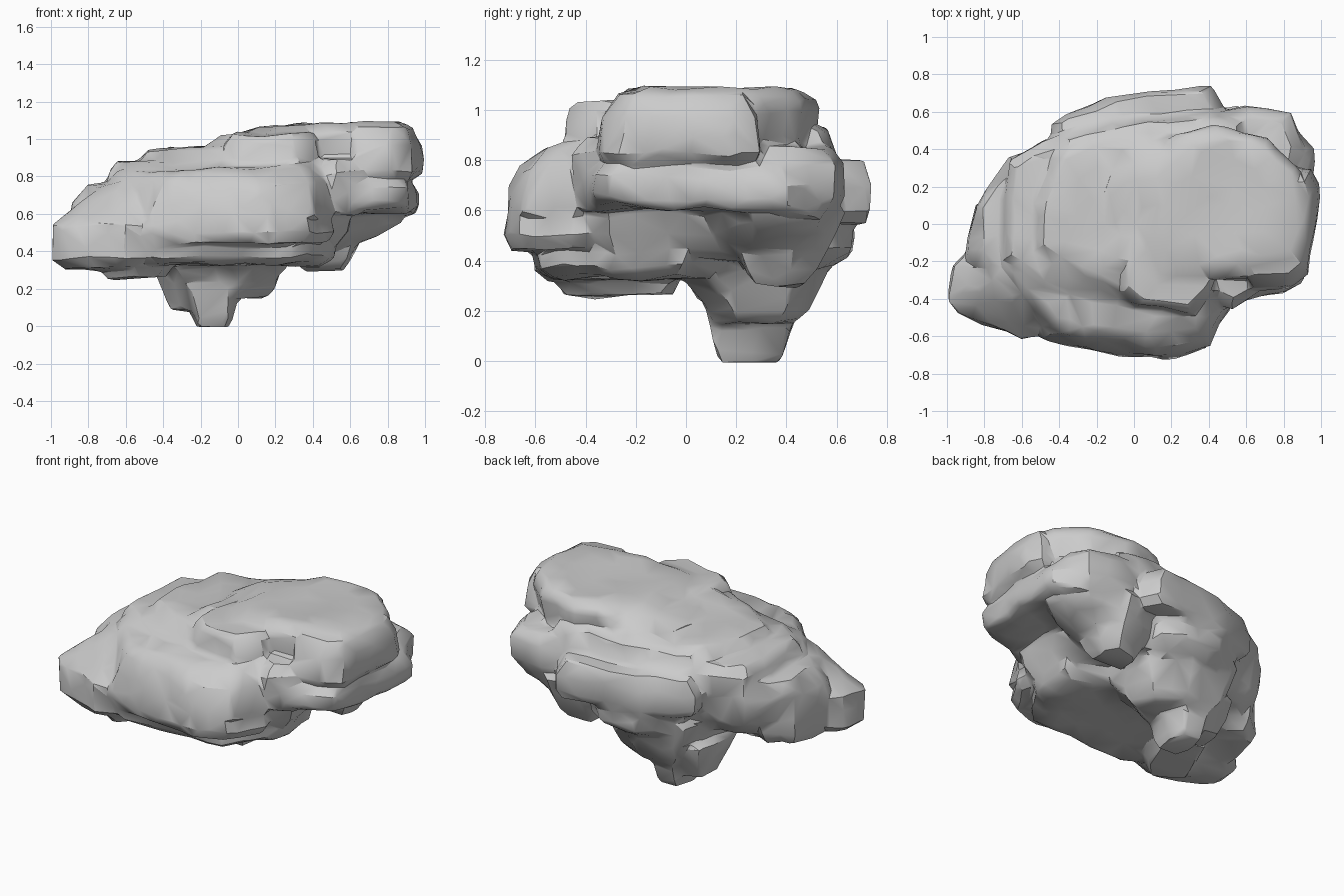
import bpy, bmesh
from mathutils import Vector, noise

rock = bmesh.new()


def chunk(outline, levels, tilt=(0, 0)):
    """Convex boulder: an outline repeated at levels (z, inset, dx, dy), tilted."""
    pts = [Vector((x, y, 0)) for x, y in outline]
    mid = sum(pts, Vector()) / len(pts)
    verts = []
    for z, inset, dx, dy in levels:
        for p in pts:
            d = p - mid
            q = p - d.normalized() * min(inset, d.length * 0.95)
            lift = tilt[0] * d.x + tilt[1] * d.y
            verts.append(rock.verts.new((q.x + dx, q.y + dy, z + lift)))
    hull = bmesh.ops.convex_hull(rock, input=verts)
    loose = [v for v in hull["geom_interior"] if isinstance(v, bmesh.types.BMVert)]
    bmesh.ops.delete(rock, geom=loose, context='VERTS')


# Summit slab and its stepped front and left shelves
chunk([(0.12, -0.3), (0.0, -0.1), (0.03, 0.25), (0.2, 0.47), (0.42, 0.53), (0.72, 0.46),
       (0.88, 0.28), (0.93, 0.0), (0.87, -0.2), (0.62, -0.3)],
      [(0.8, 0.03, 0, 0), (0.93, 0.05, 0, 0), (1.0, 0, 0, 0), (1.04, 0.01, 0, 0), (1.08, 0.08, 0.04, 0.01)],
      (0.03, 0))
chunk([(-0.07, -0.36), (0.02, -0.43), (0.3, -0.46), (0.42, -0.36), (0.4, 0), (0, 0)],
      [(0.75, -0.05, 0, 0), (0.88, -0.02, 0, 0), (1.0, 0, 0, 0), (1.04, 0.04, 0, 0)], (0.03, 0.02))
chunk([(-0.54, -0.14), (-0.34, -0.27), (0.0, -0.42), (0.3, -0.42), (0.3, 0.42), (0.1, 0.52),
       (-0.2, 0.5), (-0.42, 0.4), (-0.54, 0.1)],
      [(0.7, -0.06, 0, 0), (0.9, 0, 0, 0), (0.955, 0.06, 0, 0)], (0.04, 0))
chunk([(-0.15, -0.25), (0.2, -0.3), (0.2, 0.45), (-0.05, 0.4), (-0.12, 0.2)],
      [(0.85, -0.08, 0, 0), (0.98, 0, 0, 0), (1.02, 0.07, 0.03, 0)], (0.06, 0))

# Overhanging block on the right end, and the ledge beneath it
chunk([(0.6, -0.36), (0.82, -0.35), (0.93, -0.27), (0.97, 0.0), (1.0, 0.21), (0.95, 0.3), (0.6, 0.3)],
      [(0.79, 0.06, 0, 0), (0.83, 0, 0, 0), (0.97, 0.03, 0, 0), (1.07, 0.09, -0.01, 0)])
chunk([(0.5, -0.42), (0.8, -0.36), (0.9, -0.3), (0.93, 0.0), (0.97, 0.2), (0.96, 0.42), (0.84, 0.56), (0.4, 0.6)],
      [(0.6, 0.04, 0, 0), (0.63, 0, 0, 0), (0.72, 0.0, 0, 0), (0.8, 0.08, 0, 0)], (0, -0.06))
chunk([(0.45, 0.05), (0.75, 0.12), (0.92, 0.25), (0.9, 0.42), (0.8, 0.57), (0.45, 0.62)],
      [(0.44, 0.14, -0.08, 0), (0.52, 0.04, 0, 0), (0.65, 0, 0, 0)], (0.12, 0))

# Back wall: bulging middle course, upper course and lower knobs
chunk([(-0.45, 0.53), (-0.15, 0.69), (0.0, 0.67), (0.42, 0.74), (0.48, 0.64), (0.4, 0.2), (-0.4, 0.2)],
      [(0.55, 0.04, 0, 0), (0.6, 0, 0, 0), (0.7, 0, 0, 0), (0.8, 0.07, 0, 0)])
chunk([(0.4, 0.3), (0.42, 0.6), (0.6, 0.635), (0.84, 0.6), (0.88, 0.5), (0.93, 0.4), (0.85, 0.2)],
      [(0.58, 0.06, 0, 0), (0.66, 0, 0, 0), (0.78, 0.01, 0, 0), (0.85, 0.08, 0, 0)])
chunk([(-0.4, 0.45), (-0.1, 0.55), (0.15, 0.52), (0.4, 0.59), (0.6, 0.54), (0.6, 0.2), (-0.4, 0.2)],
      [(0.7, -0.04, 0, 0), (0.84, 0, 0, 0), (0.92, 0.05, 0, 0)])
chunk([(-0.35, 0.5), (-0.1, 0.67), (0.15, 0.66), (0.3, 0.58), (0.3, 0.2), (-0.35, 0.2)],
      [(0.37, 0.12, 0, 0), (0.44, 0.01, 0, 0), (0.52, 0, 0, 0), (0.57, 0.06, 0, 0)])

# Main body course
chunk([(-0.86, 0.08), (-0.69, 0.21), (-0.68, 0.35), (-0.5, 0.43), (0.0, 0.6), (0.5, 0.55), (0.6, 0.2),
       (0.62, -0.32), (0.4, -0.5), (-0.45, -0.5), (-0.8, -0.3)],
      [(0.4, 0.14, 0, 0), (0.5, 0.04, 0, 0), (0.66, 0, 0, 0), (0.76, 0.05, 0, 0)])
chunk([(-0.7, -0.2), (-0.5, -0.36), (0.1, -0.5), (0.3, 0.4), (-0.1, 0.58), (-0.5, 0.45), (-0.68, 0.34), (-0.65, 0.1)],
      [(0.68, 0, 0, 0), (0.82, 0.01, 0, 0), (0.875, 0.06, 0, 0)])

# Broad front face
chunk([(-0.5, -0.6), (-0.33, -0.67), (0.17, -0.74), (0.39, -0.67), (0.52, -0.45), (0.4, -0.15), (-0.6, -0.15)],
      [(0.44, 0.04, 0, 0), (0.5, 0, 0, 0), (0.7, 0.06, 0, 0), (0.78, 0.1, 0, 0), (0.85, 0.23, 0, 0)], (0.02, 0))
chunk([(0.0, -0.58), (0.2, -0.66), (0.38, -0.62), (0.5, -0.4), (0.3, -0.2), (-0.05, -0.3)],
      [(0.6, -0.05, 0, 0), (0.78, 0, 0, 0), (0.86, 0.08, 0, 0)], (0, 0.06))
chunk([(-0.7, -0.24), (-0.45, -0.54), (-0.1, -0.56), (0.1, -0.45), (-0.2, -0.1)],
      [(0.6, -0.03, 0, 0), (0.77, 0.0, 0, 0), (0.83, 0.06, 0, 0)], (0, 0.06))
chunk([(0.4, -0.4), (0.52, -0.46), (0.67, -0.36), (0.7, -0.1), (0.4, -0.1)],
      [(0.6, 0.02, 0, 0), (0.82, 0, 0, 0), (0.89, 0.06, 0, 0)])

# Left nose and the tall block behind it
chunk([(-1.0, -0.4), (-0.96, -0.22), (-0.88, -0.14), (-0.5, -0.2), (-0.48, -0.58), (-0.6, -0.62), (-0.95, -0.47)],
      [(0.305, 0.07, 0, 0), (0.36, 0, 0, 0), (0.54, 0, 0, 0), (0.59, 0.05, 0.01, 0.02), (0.76, 0.19, 0.08, 0.08)])
chunk([(-0.9, -0.18), (-0.86, 0.1), (-0.68, 0.22), (-0.5, 0.1), (-0.55, -0.3), (-0.8, -0.3)],
      [(0.33, 0.05, 0, 0), (0.4, 0, 0, 0), (0.66, 0.01, 0, 0), (0.77, 0.07, 0.02, 0)], (0.08, 0))

# Undercut courses
chunk([(-0.72, -0.45), (-0.4, -0.61), (0.3, -0.58), (0.5, -0.3), (0.52, 0.0), (0.3, 0.12), (-0.6, 0.15)],
      [(0.33, 0.07, 0, 0), (0.37, 0, 0, 0), (0.48, 0, 0, 0)])
chunk([(-0.75, -0.4), (-0.55, -0.55), (-0.38, -0.4), (-0.35, -0.05), (-0.6, 0.0)],
      [(0.265, 0.05, 0, 0), (0.4, -0.03, 0, 0)])
chunk([(0.3, 0.25), (0.34, 0.48), (0.52, 0.53), (0.61, 0.42), (0.58, 0.24)],
      [(0.305, 0.05, 0, 0), (0.36, 0, 0, 0), (0.6, -0.12, 0, 0)])

# Keel: stepped shoulders down to the narrow foot
chunk([(-0.48, 0.12), (-0.35, -0.02), (0.1, -0.02), (0.3, 0.1), (0.24, 0.45), (0.0, 0.57), (-0.33, 0.5)],
      [(0.25, 0.1, 0, 0), (0.33, 0.02, 0, 0), (0.48, -0.04, 0, 0)])
chunk([(-0.28, 0.12), (0.0, 0.08), (0.2, 0.18), (0.18, 0.4), (0.0, 0.49), (-0.25, 0.45)],
      [(0.15, 0.05, 0, 0), (0.2, 0, 0, 0), (0.36, -0.08, 0, 0)])
chunk([(-0.37, 0.2), (-0.25, 0.14), (-0.2, 0.38), (-0.34, 0.36)],
      [(0.08, 0.01, 0, 0), (0.32, -0.09, -0.03, 0)])
chunk([(-0.22, 0.13), (-0.06, 0.12), (-0.03, 0.26), (-0.06, 0.39), (-0.2, 0.39), (-0.24, 0.26)],
      [(-0.005, 0.02, 0, 0), (0.03, 0, 0, 0), (0.22, -0.06, 0, 0)])

mesh = bpy.data.meshes.new("rock")
rock.to_mesh(mesh)
rock.free()
obj = bpy.data.objects.new("rock", mesh)
bpy.context.collection.objects.link(obj)
bpy.context.view_layer.objects.active = obj
obj.select_set(True)


def apply(kind, **settings):
    m = obj.modifiers.new(kind.lower(), kind)
    for key, value in settings.items():
        setattr(m, key, value)
    bpy.ops.object.modifier_apply(modifier=m.name)


# Fuse the chunks, make the courses uneven, weather the edges, chip into facets
apply('REMESH', mode='VOXEL', voxel_size=0.018)
for v in obj.data.vertices:
    v.co += 0.022 * noise.noise_vector(v.co * 5) * min(1, v.co.z * 4 + 0.1)
apply('SMOOTH', factor=0.5, iterations=4)
apply('DECIMATE', ratio=0.035)
bpy.ops.object.shade_smooth_by_angle(angle=0.55)
